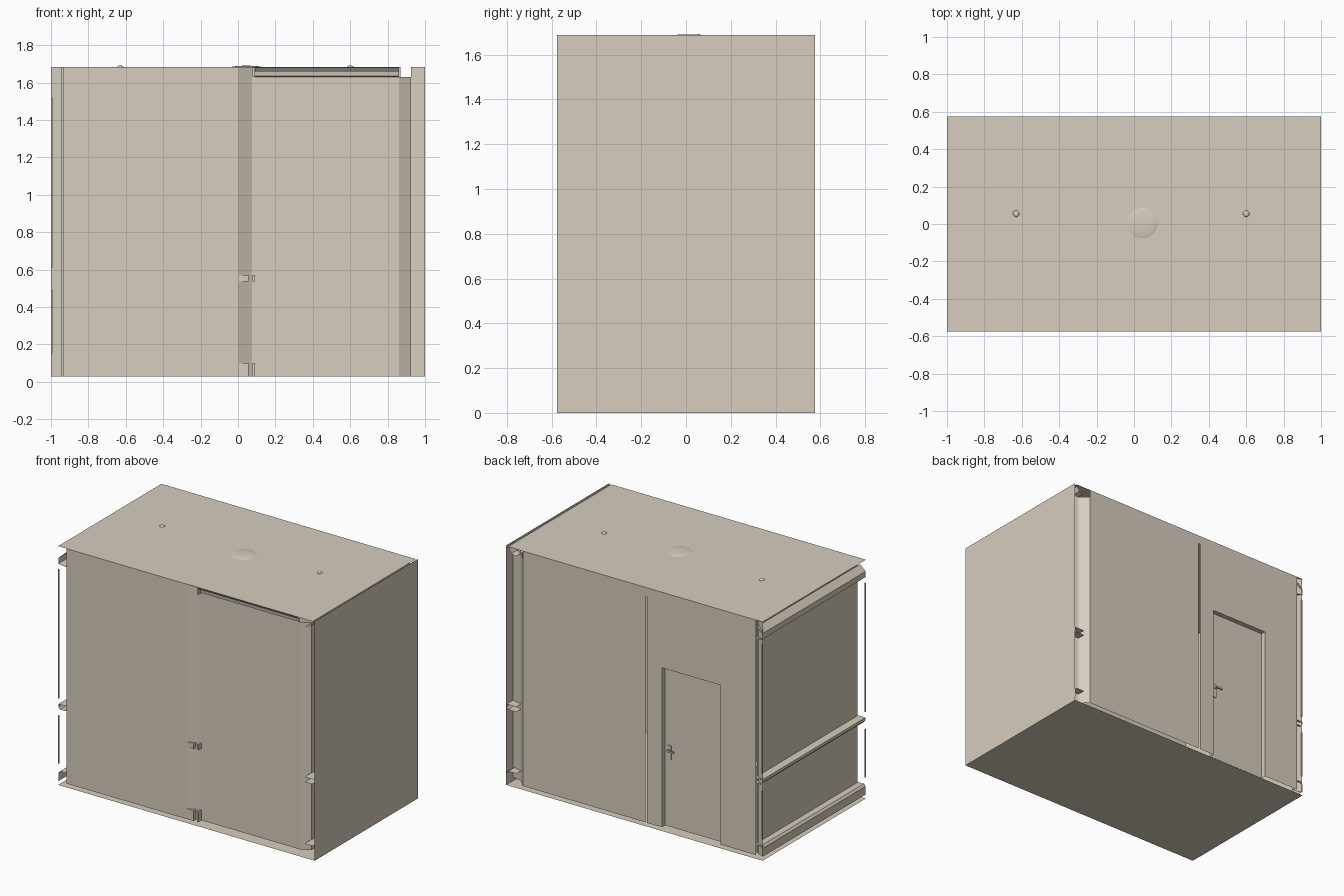
import bpy, bmesh, math
from mathutils import Matrix

if "Cube" in bpy.data.objects:
    bpy.data.objects.remove(bpy.data.objects["Cube"])


def material(name, col):
    m = bpy.data.materials.new(name)
    m.diffuse_color = (*col, 1)
    m.use_nodes = True
    m.node_tree.nodes["Principled BSDF"].inputs["Base Color"].default_value = m.diffuse_color
    return m


BEIGE = material("warm beige", (0.67, 0.61, 0.51))
Y, LOW, TOP = 0.575, 0.027, 1.683


def finish(name, bm):
    me = bpy.data.meshes.new(name)
    bm.to_mesh(me)
    bm.free()
    ob = bpy.data.objects.new(name, me)
    me.materials.append(BEIGE)
    bpy.context.collection.objects.link(ob)
    return ob


def sheet(name, pts, z0=LOW, z1=TOP):
    """Upright thin wall following a plan path."""
    bm = bmesh.new()
    lo = [bm.verts.new((x, y, z0)) for x, y in pts]
    hi = [bm.verts.new((x, y, z1)) for x, y in pts]
    for i in range(len(pts) - 1):
        bm.faces.new((lo[i], lo[i + 1], hi[i + 1], hi[i]))
    return finish(name, bm)


def deck(name, x0, x1, z):
    """Level sheet over the full depth."""
    bm = bmesh.new()
    bm.faces.new([bm.verts.new((x, y, z)) for x, y in
                  ((x0, -Y), (x1, -Y), (x1, Y), (x0, Y))])
    return finish(name, bm)


def box(name, x0, x1, y0, y1, z0, z1):
    bm = bmesh.new()
    bmesh.ops.create_cube(bm, size=1)
    for v in bm.verts:
        v.co = ((x0, x1)[v.co.x > 0], (y0, y1)[v.co.y > 0], (z0, z1)[v.co.z > 0])
    return finish(name, bm)


def strip_y(name, prof, y0=-Y, y1=Y):
    """Moulding sheet: an open x/z profile swept along y."""
    bm = bmesh.new()
    a = [bm.verts.new((x, y0, z)) for x, z in prof]
    b = [bm.verts.new((x, y1, z)) for x, z in prof]
    for i in range(len(prof) - 1):
        bm.faces.new((a[i], a[i + 1], b[i + 1], b[i]))
    return finish(name, bm)


def strip_x(name, prof, x0, x1):
    """Moulding sheet: an open y/z profile swept along x."""
    bm = bmesh.new()
    a = [bm.verts.new((x0, y, z)) for y, z in prof]
    b = [bm.verts.new((x1, y, z)) for y, z in prof]
    for i in range(len(prof) - 1):
        bm.faces.new((a[i], b[i], b[i + 1], a[i + 1]))
    return finish(name, bm)


def ellipsoid(name, loc, scale, seg=32):
    bm = bmesh.new()
    bmesh.ops.create_uvsphere(bm, u_segments=seg, v_segments=16, radius=1,
                              matrix=Matrix.Translation(loc) @ Matrix.Diagonal((*scale, 1)))
    for f in bm.faces:
        f.smooth = True
    return finish(name, bm)


# floor, ceiling and outer right wall
deck("floor", -1, 1, 0)
deck("ceiling", -1, 0.985, TOP)
deck("ceiling_edge", 0.985, 1, TOP - 0.008)
sheet("outer_right_wall", [(1, -Y), (1, Y)], 0, 1.688)

# front wall with its slanted step, and the inner side walls
sheet("front_wall", [(-0.935, -Y), (0, -Y), (0.075, -0.535), (0.86, -0.535)])
sheet("front_right_corner", [(0.86, -0.535), (0.925, -0.50)], LOW, 1.63)
sheet("left_wall", [(-0.935, -Y), (-0.935, 0.55)])
sheet("right_wall", [(0.925, -0.50), (0.925, 0.50)], LOW, 1.63)
sheet("back_left_corner", [(-0.945, 0.55), (-1, 0.57)])
sheet("back_right_corner", [(0.87, Y), (0.925, 0.52)], LOW, 1.63)
sheet("back_right_return", [(0.925, 0.52), (1, 0.50)])

# back wall: slot near the middle and an opening for the door
D0, D1, DT, DY = -0.67, -0.215, 1.15, 0.535
sheet("back_wall_right", [(0.87, Y), (-0.085, Y)])
sheet("back_wall_over_slot", [(-0.085, Y), (-0.097, Y)], 1.62, TOP)
sheet("back_wall_middle", [(-0.097, Y), (D1, Y)])
sheet("back_wall_over_door", [(D1, Y), (D0, Y)], DT, TOP)
sheet("back_wall_left", [(D0, Y), (-0.95, Y)])
for x in (D0, D1):
    sheet("door_reveal", [(x, Y), (x, DY)], LOW, DT)
strip_x("door_head", [(Y, DT), (DY, DT)], D0, D1)

# door with two sunk panels and a handle
bm = bmesh.new()
xs, zs = (D0, -0.62, -0.29, D1), (LOW, 0.13, 0.54, 0.62, 1.05, DT)
grid = [[bm.verts.new((x, DY + 0.005, z)) for z in zs] for x in xs]
panels = []
for i in range(3):
    for j in range(5):
        f = bm.faces.new((grid[i][j], grid[i][j + 1], grid[i + 1][j + 1], grid[i + 1][j]))
        if i == 1 and j in (1, 3):
            panels.append(f)
bmesh.ops.inset_individual(bm, faces=panels, thickness=0.008, depth=-0.01)
finish("door", bm)
box("handle_plate", -0.265, -0.24, 0.54, 0.547, 0.50, 0.60)
box("handle_stem", -0.257, -0.247, 0.547, 0.57, 0.565, 0.575)
box("handle_lever", -0.30, -0.247, 0.563, 0.572, 0.564, 0.576)

# mouldings along both side walls, mirrored profiles
for side, s, w in (("left", -1, 0.94), ("right", 1, 0.922)):
    strip_y(side + "_baseboard", [(s * w, 0.1), (s * 0.985, 0.1), (s * 0.998, 0.085), (s * 0.998, LOW)])
    strip_y(side + "_chair_rail", [(s * w, 0.57), (s * 0.998, 0.57), (s * 0.998, 0.55),
                                   (s * 0.985, 0.535), (s * w, 0.535)])
strip_y("left_crown", [(-0.94, 1.55), (-0.998, 1.56), (-0.998, 1.60), (-0.955, 1.64)])
strip_y("right_crown", [(0.925, 1.63), (0.96, 1.64), (0.98, TOP - 0.01)])

# thin upright edges at the open left side
for z0, z1 in ((0.15, 0.49), (0.61, 1.52)):
    for y in (-Y + 0.003, Y - 0.003):
        box("corner_strip", -1, -0.993, y - 0.003, y + 0.003, z0, z1)

# front right cornice and small trim ends beside the step
strip_x("front_cornice", [(-0.535, 1.63), (-0.545, 1.635), (-0.548, 1.655), (-0.57, 1.68)], 0.09, 0.86)
for z0, z1 in ((LOW, 0.1), (0.535, 0.57), (1.63, 1.68)):
    box("trim_end", 0.078, 0.09, -0.57, -0.535, z0, z1)
for z0, z1 in ((LOW, 0.1), (0.535, 0.57)):
    box("step_trim", 0.005, 0.055, -0.572, -0.545, z0, z1)
box("wall_socket", -0.17, -0.11, -Y, -Y + 0.006, 0.14, 0.18)

# ceiling lamp and two small spots
ellipsoid("ceiling_lamp", (0.045, 0.005, TOP - 0.003), (0.085, 0.085, 0.01))
for x in (-0.63, 0.6):
    ellipsoid("ceiling_spot", (x, 0.055, TOP), (0.017, 0.017, 0.008), 16)
